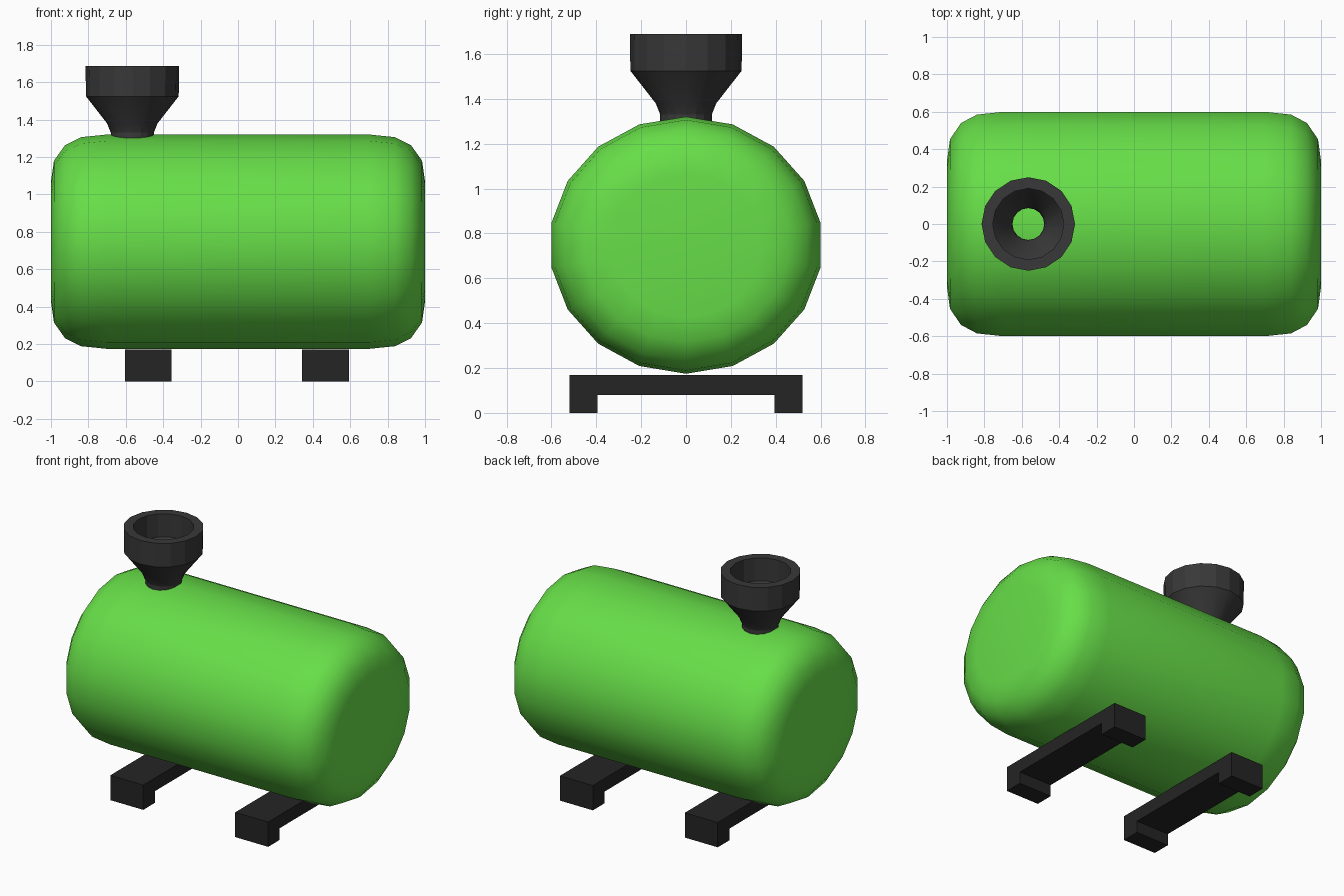
import bpy, bmesh, math

cube = bpy.data.objects.get("Cube")
if cube:
    bpy.data.objects.remove(cube, do_unlink=True)


def material(name, color):
    m = bpy.data.materials.new(name)
    m.use_nodes = True
    m.diffuse_color = (*color, 1)
    m.node_tree.nodes["Principled BSDF"].inputs["Base Color"].default_value = (*color, 1)
    return m


green = material("bright_green", (0.135, 0.73, 0.065))
grey = material("dark_grey", (0.04, 0.04, 0.04))
black = material("black", (0.018, 0.018, 0.018))


def finish(name, bm, mat, smooth=None):
    bmesh.ops.recalc_face_normals(bm, faces=bm.faces)
    mesh = bpy.data.meshes.new(name)
    bm.to_mesh(mesh)
    bm.free()
    mesh.materials.append(mat)
    obj = bpy.data.objects.new(name, mesh)
    bpy.context.collection.objects.link(obj)
    if smooth:
        bpy.ops.object.select_all(action="DESELECT")
        obj.select_set(True)
        bpy.context.view_layer.objects.active = obj
        bpy.ops.object.shade_smooth_by_angle(angle=math.radians(smooth))
    return obj


def loft(profile, sides, place, capped):
    """Rings of (radius, height) joined by quads."""
    bm = bmesh.new()
    rings = []
    for r, h in profile:
        angles = [2 * math.pi * i / sides for i in range(sides)]
        rings.append([bm.verts.new(place(r * math.sin(a), r * math.cos(a), h)) for a in angles])
    for a, b in zip(rings, rings[1:]):
        for i in range(sides):
            j = (i + 1) % sides
            bm.faces.new((a[i], a[j], b[j], b[i]))
    if capped:
        bm.faces.new(rings[0])
        bm.faces.new(rings[-1])
    return bm


# Tank: slightly oval drum with rounded ends, lying along x
half = [(1, 0.7), (0.975, 0.84), (0.9, 0.925), (0.755, 0.984), (0.56, 1.0)]
profile = [(r, -x) for r, x in reversed(half)] + half
tank = loft(profile, 18, lambda s, c, h: (h, 0.609 * s, 0.7475 + 0.573 * c), True)
finish("tank", tank, green, 60)

# Filler funnel: hollow cup with a wide rim, narrowing into the tank
cup = [(0.085, 1.28), (0.115, 1.28), (0.115, 1.33), (0.135, 1.38), (0.248, 1.525),
       (0.25, 1.688), (0.19, 1.688), (0.19, 1.53), (0.1, 1.41), (0.085, 1.36), (0.085, 1.28)]
funnel = loft(cup, 16, lambda s, c, h: (-0.565 + s, c, h), False)
bmesh.ops.remove_doubles(funnel, verts=funnel.verts, dist=0.0001)
finish("funnel", funnel, grey, 20)

# Supports: cross bars with a foot at each end
outline = [(0.52, 0), (0.52, 0.17), (-0.52, 0.17), (-0.52, 0),
           (-0.395, 0), (-0.395, 0.08), (0.395, 0.08), (0.395, 0)]
for name, x in (("right_support", -0.48), ("left_support", 0.468)):
    bm = bmesh.new()
    face = bm.faces.new([bm.verts.new((x - 0.125, y, z)) for y, z in outline])
    side = bmesh.ops.extrude_face_region(bm, geom=[face])
    verts = [g for g in side["geom"] if isinstance(g, bmesh.types.BMVert)]
    bmesh.ops.translate(bm, verts=verts, vec=(0.25, 0, 0))
    if not face.is_valid or len(bm.faces) < len(outline) + 2:
        bm.faces.new([v for v in bm.verts if v not in verts])
    finish(name, bm, black)
